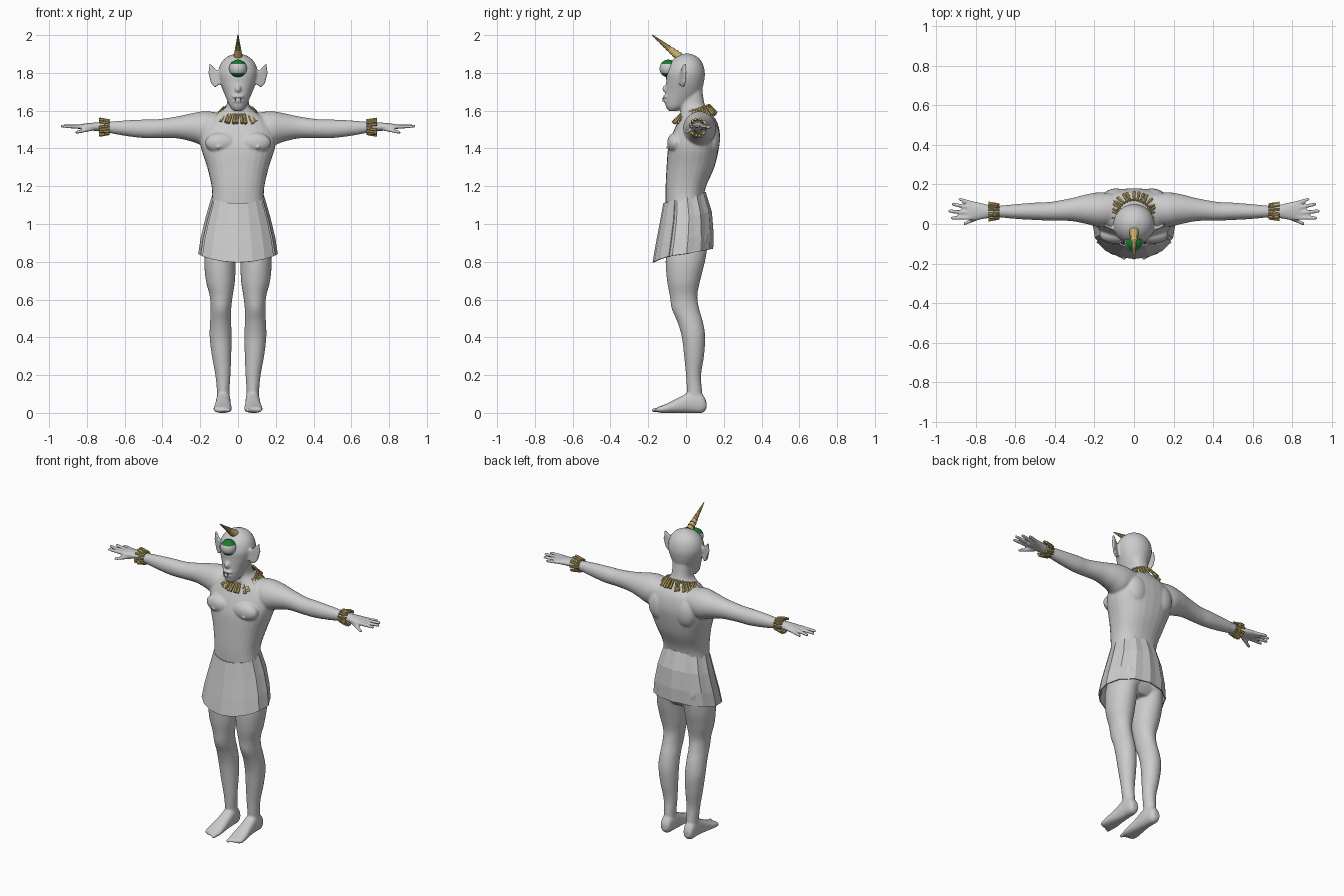
import bpy, bmesh, math, random
from mathutils import Vector, Matrix

random.seed(4)
cube = bpy.data.objects.get("Cube")
if cube:
    bpy.data.objects.remove(cube, do_unlink=True)


def material(name, rgb):
    m = bpy.data.materials.new(name)
    m.use_nodes = True
    m.diffuse_color = (*rgb, 1)
    m.node_tree.nodes["Principled BSDF"].inputs["Base Color"].default_value = (*rgb, 1)
    return m


SKIN = material("grey_skin", (.6, .6, .6))
GREEN = material("green_eyelid", (.01, .2, .03))
GOLD = material("old_gold", (.55, .42, .14))


def finish(name, bm, mats, smooth=False):
    bmesh.ops.recalc_face_normals(bm, faces=bm.faces)
    me = bpy.data.meshes.new(name)
    bm.to_mesh(me)
    bm.free()
    ob = bpy.data.objects.new(name, me)
    bpy.context.collection.objects.link(ob)
    for m in mats:
        me.materials.append(m)
    for p in me.polygons:
        p.use_smooth = smooth
    return ob


def spline(rows, steps=5):
    """Smooth interpolation through the given cross-sections."""
    rows = [Vector(r) for r in rows]
    out = []
    for i in range(len(rows) - 1):
        a, b, c, d = rows[max(i - 1, 0)], rows[i], rows[i + 1], rows[min(i + 2, len(rows) - 1)]
        for k in range(steps):
            t = k / steps
            out.append(b + (c - a) * t / 2 + (a - b * 2.5 + c * 2 - d / 2) * t**2
                       + ((b - c) * 3 + d - a) / 2 * t**3)
    return out + [rows[-1]]


def loft(bm, axis, rows, side=1, power=1, n=28):
    """Rows are (position on axis, low u, high u, low v, high v)."""
    u, v = [k for k in range(3) if k != axis]
    prev = None
    for r in spline(rows):
        ring = []
        for k in range(n):
            c, s = math.cos(k * math.tau / n), math.sin(k * math.tau / n)
            co = [0, 0, 0]
            co[axis] = r[0]
            co[u] = (r[1] + r[2]) / 2 + (r[2] - r[1]) / 2 * math.copysign(abs(c)**power, c)
            co[v] = (r[3] + r[4]) / 2 + (r[4] - r[3]) / 2 * math.copysign(abs(s)**power, s)
            co[0] *= side
            ring.append(bm.verts.new(co))
        if prev:
            for k in range(n):
                j = (k + 1) % n
                bm.faces.new((prev[k], prev[j], ring[j], ring[k]))
        else:
            bm.faces.new(ring[::-1])
        prev = ring
    bm.faces.new(prev)


def blob(bm, pos, radii, side=1):
    mat = Matrix.Translation((pos[0] * side, *pos[1:])) @ Matrix.Diagonal((*radii, 1))
    bmesh.ops.create_icosphere(bm, subdivisions=3, radius=1, matrix=mat)


def rod(bm, p, q, r0, r1, sides=8):
    p, q = Vector(p), Vector(q)
    d = q - p
    mat = Matrix.Translation((p + q) / 2) @ d.to_track_quat('Z', 'Y').to_matrix().to_4x4()
    bmesh.ops.create_cone(bm, cap_ends=True, segments=sides, radius1=r0, radius2=r1,
                          depth=d.length, matrix=mat)


def finger(bm, p, q, r, side):
    p, q = [(a[0] * side, *a[1:]) for a in (p, q)]
    rod(bm, p, q, r, r * .75, 12)
    blob(bm, q, [r * .75] * 3)


# Torso, neck and head
body = bmesh.new()
torso = [(.82, .1, -.05, .08), (.87, .15, -.09, .11), (.96, .16, -.105, .12), (1.05, .152, -.105, .11),
         (1.13, .138, -.108, .095), (1.2, .14, -.108, .107), (1.3, .163, -.103, .15),
         (1.4, .195, -.095, .174), (1.47, .2, -.075, .18), (1.54, .17, -.045, .165),
         (1.59, .1, -.03, .13), (1.63, .06, -.03, .1), (1.72, .058, -.035, .085)]
head = [(1.597, .02, -.09, -.05), (1.62, .042, -.107, 0), (1.66, .06, -.112, .05), (1.7, .077, -.108, .08),
        (1.75, .096, -.105, .095), (1.8, .105, -.104, .1), (1.85, .091, -.085, .088),
        (1.885, .058, -.05, .06), (1.902, .015, -.01, .02)]
loft(body, 2, [(z, -w, w, f, b) for z, w, f, b in torso], power=.85)
loft(body, 2, [(z, -w, w, f, b) for z, w, f, b in head])
blob(body, (0, -.108, 1.715), (.016, .018, .02))
blob(body, (0, -.108, 1.675), (.032, .014, .008))
blob(body, (0, -.106, 1.65), (.026, .014, .008))

leg = [(.05, .045, .11, .01, .09), (.12, .045, .112, .005, .085), (.2, .04, .12, 0, .08),
       (.3, .036, .138, -.01, .095), (.4, .034, .15, -.022, .102), (.48, .036, .148, -.045, .09),
       (.55, .036, .145, -.075, .07), (.62, .028, .15, -.086, .06), (.7, .016, .17, -.1, .075),
       (.8, .012, .178, -.108, .1), (.9, .012, .165, -.1, .115), (.96, .03, .14, -.08, .1)]
foot = [(.108, .06, .1, .02, .06), (.085, .046, .112, 0, .1), (.03, .04, .115, 0, .115),
        (-.03, .038, .12, 0, .085), (-.09, .034, .128, 0, .055), (-.13, .034, .13, 0, .038),
        (-.152, .04, .124, .004, .03)]
arm = [(.08, 0, .15, 1.46, 1.585), (.17, -.015, .16, 1.415, 1.597), (.24, 0, .15, 1.435, 1.587),
       (.32, .015, .13, 1.453, 1.57), (.42, .017, .112, 1.455, 1.555), (.5, .02, .108, 1.455, 1.553),
       (.6, .026, .1, 1.467, 1.548), (.7, .034, .092, 1.485, 1.54), (.76, .025, .103, 1.493, 1.537),
       (.81, .018, .115, 1.497, 1.532), (.84, .025, .112, 1.502, 1.527)]
fingers = [((.82, .104, 1.514), (.88, .125, 1.512)), ((.82, .08, 1.516), (.915, .1, 1.516)),
           ((.82, .055, 1.516), (.932, .065, 1.518)), ((.82, .032, 1.516), (.918, .03, 1.516)),
           ((.77, .04, 1.505), (.855, .002, 1.485))]
ear = [(.09, 1.8), (.122, 1.822), (.15, 1.85), (.157, 1.8), (.143, 1.745), (.122, 1.722), (.09, 1.745)]

# Paired limbs and muscles
for s in (1, -1):
    loft(body, 2, leg, s)
    loft(body, 1, foot, s, .85)
    loft(body, 0, arm, s)
    for p, q in fingers:
        finger(body, p, q, .012, s)
    for k in range(5):
        x, y = .05 + .017 * k, -.172 + .007 * k
        r = .014 if k == 0 else .0105
        finger(body, (x, -.12, .02), (x, y, .014), r, s)
    blob(body, (.09, -.055, 1.43), (.085, .045, .055), s)
    blob(body, (.105, -.099, 1.405), (.008, .008, .008), s)
    blob(body, (.09, .135, 1.45), (.07, .045, .09), s)
    blob(body, (.075, .065, .92), (.075, .06, .09), s)
    # Pointed ear plate, sloping backward as it flares
    rings = [[body.verts.new((x * s, d - .03 + (x - .09) * .4, z)) for x, z in ear] for d in (-.009, .009)]
    body.faces.new(rings[0])
    body.faces.new(rings[1][::-1])
    for k in range(len(ear)):
        j = (k + 1) % len(ear)
        body.faces.new((rings[0][k], rings[0][j], rings[1][j], rings[1][k]))
body_ob = finish("body", body, [SKIN], True)
remesh = body_ob.modifiers.new("merge", 'REMESH')
remesh.mode = 'VOXEL'
remesh.voxel_size = .006
remesh.use_smooth_shade = True
relax = body_ob.modifiers.new("relax", 'SMOOTH')
relax.factor = .5
relax.iterations = 5

# Single eye with green lids above and below
bm = bmesh.new()
bmesh.ops.create_uvsphere(bm, u_segments=32, v_segments=24, radius=.047,
                          matrix=Matrix.Translation((0, -.093, 1.823)))
for f in bm.faces:
    f.material_index = int(abs(f.calc_center_median().z - 1.823) > .021)
finish("eye", bm, [SKIN, GREEN], True)

# Ridged horn
bm = bmesh.new()
base, tip = Vector((0, -.035, 1.885)), Vector((0, -.178, 2))
count = 8
for k in range(count):
    r = .024 * (1 - k / count) + .002
    rod(bm, base.lerp(tip, k / count), base.lerp(tip, (k + 1) / count), r, r * .68, 10)
finish("horn", bm, [GOLD])

# Two fangs
bm = bmesh.new()
for s in (1, -1):
    rod(bm, (.014 * s, -.12, 1.67), (.014 * s, -.122, 1.645), .005, .001)
finish("fangs", bm, [SKIN])

# Necklace of bone pieces on a tilted cord
bm = bmesh.new()
count = 30
for k in range(count):
    a = math.tau * k / count
    out = Vector((math.sin(a), -math.cos(a), 0))
    p = Vector((out.x * .083, .045 + out.y * .075, 1.607 + out.y * .026))
    tilt = Vector((-out.y, out.x, 0)) * random.uniform(-.012, .012)
    q = p + out * .04 + tilt - Vector((0, 0, .045 + random.uniform(0, .012)))
    rod(bm, p, q, .006, .0095, 6)
    b = a + math.tau / count
    nxt = Vector((math.sin(b) * .087, .045 - math.cos(b) * .079, 1.602 - math.cos(b) * .026))
    rod(bm, p + out * .004 - Vector((0, 0, .005)), nxt, .005, .005, 6)
finish("necklace", bm, [GOLD])

# Bracelets of small bone pieces
for s, label in ((1, "left"), (-1, "right")):
    bm = bmesh.new()
    count = 15
    for k in range(count):
        a = math.tau * k / count
        def spot(x, ang, r):
            return (x * s, .063 + r * math.cos(ang), 1.513 + r * math.sin(ang))
        rod(bm, spot(.68, a, .036), spot(.735, a + random.uniform(-.25, .25), .044), .006, .008, 6)
        rod(bm, spot(.705, a, .038), spot(.705, a + math.tau / count, .038), .006, .006, 6)
    finish(label + "_bracelet", bm, [GOLD])


# Faceted cloth skirt: a front apron over a pleated back wrap
def skirt(name, start, end, columns, grow, pleat):
    levels = [(0, .137, -.113, .1), (.35, .168, -.133, .133), (.72, .195, -.155, .142), (1, .208, -.17, .14)]
    bm = bmesh.new()
    grid = []
    for k in range(columns + 1):
        a = math.radians(start + (end - start) * k / columns)
        c, s = math.cos(a), math.sin(a)
        top = 1.14 - .03 * c
        low = .838 - .042 * max(c, 0)**2 + .03 * max(-c, 0)
        fold = grow + pleat * (k % 2)
        col = []
        for t, w, f, b in levels:
            mid, half = (f + b) / 2, (b - f) / 2
            z = top + (low - top) * t
            col.append(bm.verts.new((s * (w + fold), mid - c * (half + fold), z)))
        grid.append(col)
    for p, q in zip(grid, grid[1:]):
        for i in range(len(levels) - 1):
            bm.faces.new((p[i], q[i], q[i + 1], p[i + 1]))
    ob = finish(name, bm, [SKIN])
    thick = ob.modifiers.new("cloth", 'SOLIDIFY')
    thick.thickness = .006
    thick.offset = 0


skirt("skirt_front", -62, 62, 6, .004, 0)
skirt("skirt_back", 55, 305, 18, -.006, .007)
